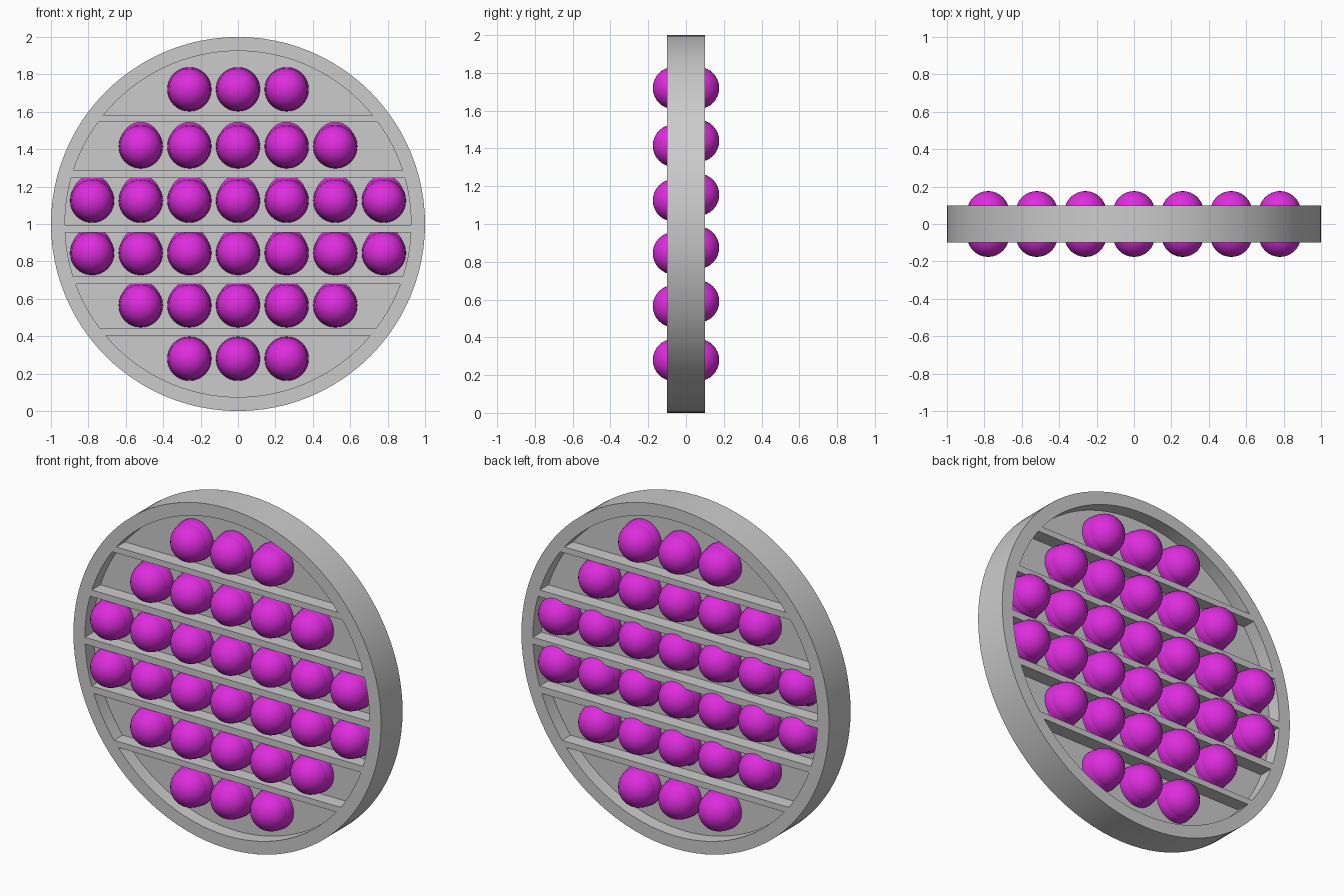
import bpy, bmesh, math
from mathutils import Matrix

cube = bpy.data.objects.get("Cube")
if cube:
    bpy.data.objects.remove(cube, do_unlink=True)


def make_material(name, color):
    mat = bpy.data.materials.new(name)
    mat.use_nodes = True
    mat.diffuse_color = (*color, 1)
    mat.node_tree.nodes["Principled BSDF"].inputs["Base Color"].default_value = (*color, 1)
    return mat


def add_object(name, bm, mat=None):
    mesh = bpy.data.meshes.new(name)
    bm.to_mesh(mesh)
    bm.free()
    obj = bpy.data.objects.new(name, mesh)
    bpy.context.collection.objects.link(obj)
    if mat:
        mesh.materials.append(mat)
    return obj


def smooth(obj):
    bpy.ops.object.select_all(action="DESELECT")
    obj.select_set(True)
    bpy.context.view_layer.objects.active = obj
    bpy.ops.object.shade_smooth_by_angle(angle=math.radians(30))


grey = make_material("light grey", (0.6, 0.6, 0.6))
magenta = make_material("magenta", (0.73, 0.026, 0.73))

HALF_DEPTH = 0.1
FLOOR = 0.02
POCKET_RADIUS = 0.925
# Bottom and top of each pocket, top to bottom
POCKETS = [(1.58, 1.925), (1.285, 1.545), (0.995, 1.245),
           (0.72, 0.955), (0.44, 0.68), (0.075, 0.405)]
BALL_COUNTS = [3, 5, 7, 7, 5, 3]
FRONT_ROWS = [1.72, 1.415, 1.125, 0.845, 0.565, 0.28]
BACK_ROWS = [1.72, 1.44, 1.155, 0.875, 0.59, 0.28]

# Solid round plate
bm = bmesh.new()
bmesh.ops.create_cone(bm, cap_ends=True, segments=96, radius1=1, radius2=1, depth=2 * HALF_DEPTH,
                      matrix=Matrix.Translation((0, 0, 1)) @ Matrix.Rotation(math.pi / 2, 4, "X"))
plate = add_object("plate", bm, grey)

# Pocket cutters: slices of a circle, on both faces
bm = bmesh.new()
for low, high in POCKETS:
    a0 = math.asin((low - 1) / POCKET_RADIUS)
    a1 = math.asin((high - 1) / POCKET_RADIUS)
    steps = 16
    right = [(POCKET_RADIUS * math.cos(a), 1 + POCKET_RADIUS * math.sin(a))
             for a in (a0 + (a1 - a0) * i / steps for i in range(steps + 1))]
    outline = right + [(-x, z) for x, z in reversed(right)]
    outline = [p for i, p in enumerate(outline) if math.dist(p, outline[i - 1]) > 0.001]
    for side in (-1, 1):
        face = bm.faces.new([bm.verts.new((x, side * FLOOR, z)) for x, z in outline])
        new = bmesh.ops.extrude_face_region(bm, geom=[face])["geom"]
        bmesh.ops.translate(bm, vec=(0, side * 0.2, 0),
                            verts=[v for v in new if isinstance(v, bmesh.types.BMVert)])
bmesh.ops.recalc_face_normals(bm, faces=bm.faces)
cutter = add_object("pocket_cutter", bm, grey)
cutter.hide_render = True
cutter.display_type = "WIRE"
cut = plate.modifiers.new("pockets", "BOOLEAN")
cut.operation = "DIFFERENCE"
cut.solver = "EXACT"
cut.object = cutter

# Bake the cut so the plate can be shaded, then drop the cutter
bpy.context.view_layer.update()
baked = bpy.data.meshes.new_from_object(plate.evaluated_get(bpy.context.evaluated_depsgraph_get()))
plate.modifiers.clear()
plate.data = baked
bpy.data.objects.remove(cutter, do_unlink=True)
smooth(plate)


# Rows of balls, each a small ball set on a slightly wider base ball
def ball_rows(name, side, rows):
    bm = bmesh.new()
    for z, count in zip(rows, BALL_COUNTS):
        for i in range(count):
            x = (i - (count - 1) / 2) * 0.26
            for y, radius in ((0.064, 0.112), (0.034, 0.118)):
                bmesh.ops.create_uvsphere(
                    bm, u_segments=32, v_segments=16, radius=radius,
                    matrix=Matrix.Translation((x, side * y, z)) @ Matrix.Rotation(math.pi / 2, 4, "X"))
    smooth(add_object(name, bm, magenta))


ball_rows("front_balls", -1, FRONT_ROWS)
ball_rows("back_balls", 1, BACK_ROWS)
